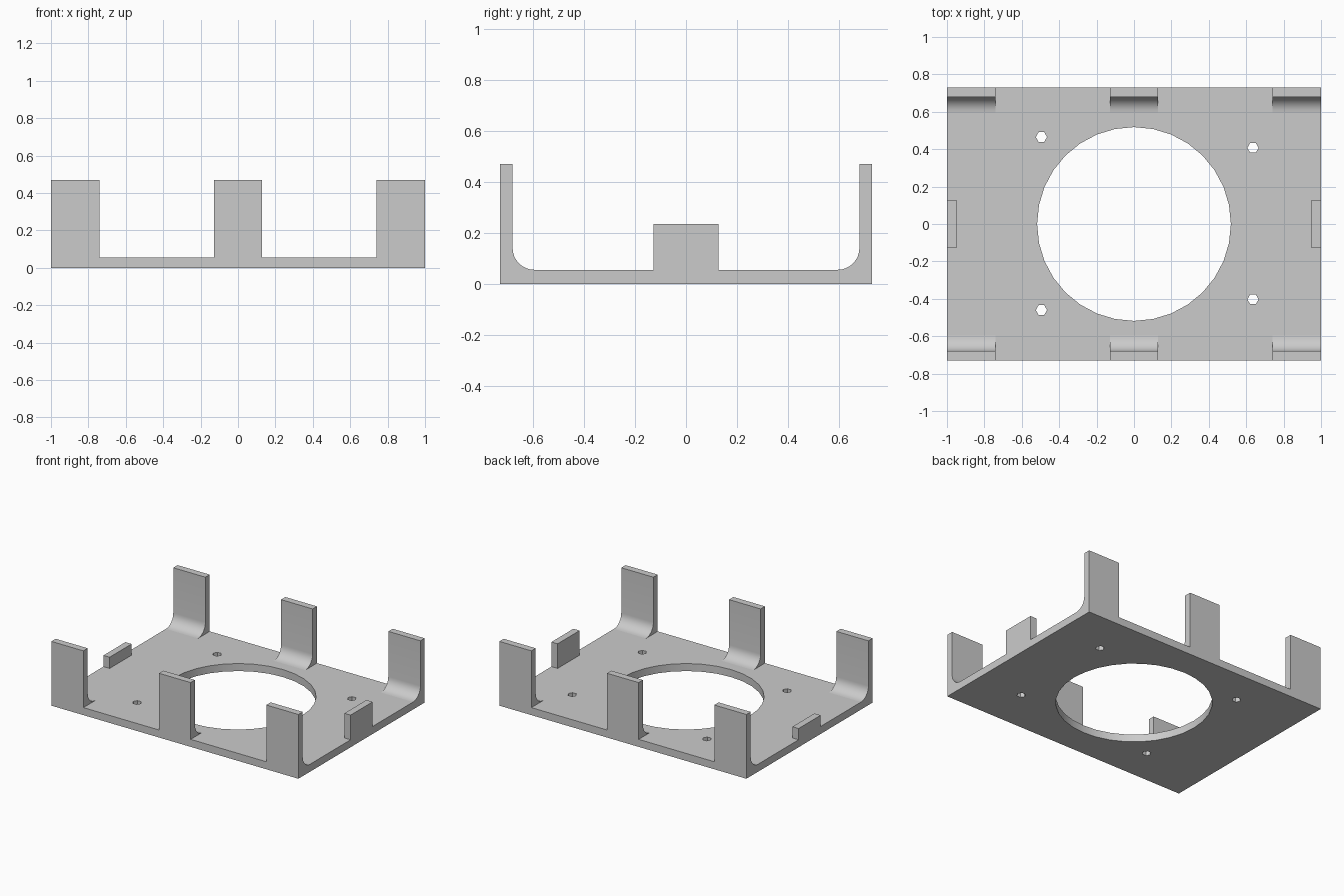
import bpy
import bmesh
from math import pi, sin, cos
from mathutils import Matrix, Vector

cube = bpy.data.objects.get("Cube")
if cube:
    bpy.data.objects.remove(cube, do_unlink=True)

HALF_X, HALF_Y = 1.0, 0.73
BASE = 0.055        # plate thickness
WALL = 0.05         # tab thickness
TAB_TOP = 0.47
FILLET = 0.085
SIDE_HALF = 0.127

grey = bpy.data.materials.new("plain grey")
grey.use_nodes = True
grey.diffuse_color = (0.6, 0.6, 0.6, 1)
grey.node_tree.nodes["Principled BSDF"].inputs["Base Color"].default_value = (0.6, 0.6, 0.6, 1)


def make_object(name, bm):
    bmesh.ops.recalc_face_normals(bm, faces=bm.faces)
    mesh = bpy.data.meshes.new(name)
    bm.to_mesh(mesh)
    bm.free()
    mesh.materials.append(grey)
    obj = bpy.data.objects.new(name, mesh)
    bpy.context.collection.objects.link(obj)
    return obj


def box(name, x0, x1, y0, y1, z0, z1):
    bm = bmesh.new()
    centre = Vector((x0 + x1, y0 + y1, z0 + z1)) / 2
    size = Matrix.Diagonal((x1 - x0, y1 - y0, z1 - z0, 1))
    bmesh.ops.create_cube(bm, size=1, matrix=Matrix.Translation(centre) @ size)
    return make_object(name, bm)


def wall_tab(name, x0, x1, side):
    """Upright tab with a rounded inner foot, extruded along x."""
    inner = HALF_Y - WALL
    profile = [(HALF_Y, BASE), (HALF_Y, TAB_TOP), (inner, TAB_TOP)]
    for i in range(9):
        a = i / 8 * pi / 2
        profile.append((inner - FILLET + FILLET * cos(a),
                        BASE + FILLET - FILLET * sin(a)))
    bm = bmesh.new()
    face = bm.faces.new([bm.verts.new((x0, side * y, z)) for y, z in profile])
    new = bmesh.ops.extrude_face_region(bm, geom=[face])["geom"]
    verts = [v for v in new if isinstance(v, bmesh.types.BMVert)]
    bmesh.ops.translate(bm, verts=verts, vec=(x1 - x0, 0, 0))
    return make_object(name, bm)


# Base plate with the fan opening and four screw holes cut through
plate = box("base_plate", -HALF_X, HALF_X, -HALF_Y, HALF_Y, 0, BASE)
holes = [(0, 0, 0.518, 32)]
holes += [(x, y, 0.03, 6) for x, y in
          ((-0.495, 0.465), (-0.495, -0.46), (0.636, 0.407), (0.636, -0.403))]
bm = bmesh.new()
for x, y, radius, sides in holes:
    turn = Matrix.Rotation(pi / 2, 4, "Z")
    bmesh.ops.create_cone(bm, cap_ends=True, segments=sides, radius1=radius,
                          radius2=radius, depth=0.4,
                          matrix=Matrix.Translation((x, y, 0)) @ turn)
cutter = make_object("hole_cutter", bm)
cutter.hide_render = True
cut = plate.modifiers.new("holes", "BOOLEAN")
cut.operation = "DIFFERENCE"
cut.solver = "EXACT"
cut.object = cutter
bpy.context.view_layer.objects.active = plate
bpy.ops.object.modifier_apply(modifier=cut.name)
bpy.data.objects.remove(cutter, do_unlink=True)
parts = [plate]

# Three tall tabs along the front and the back
for side, row in ((-1, "front"), (1, "back")):
    for place, x0, x1 in (("right", -HALF_X, -0.74),
                          ("middle", -0.128, 0.128),
                          ("left", 0.74, HALF_X)):
        parts.append(wall_tab(f"{row}_{place}_tab", x0, x1, side))

# Low end stops: a taller one on the left, a shorter one on the right
parts.append(box("left_stop", HALF_X - WALL, HALF_X, -SIDE_HALF, SIDE_HALF, BASE, 0.235))
parts.append(box("right_stop", -HALF_X, -HALF_X + WALL, -SIDE_HALF, SIDE_HALF, BASE, 0.137))

# Smooth the rounded feet while keeping edges sharp
bpy.ops.object.select_all(action="DESELECT")
for part in parts:
    part.select_set(True)
bpy.context.view_layer.objects.active = plate
bpy.ops.object.shade_smooth_by_angle()
